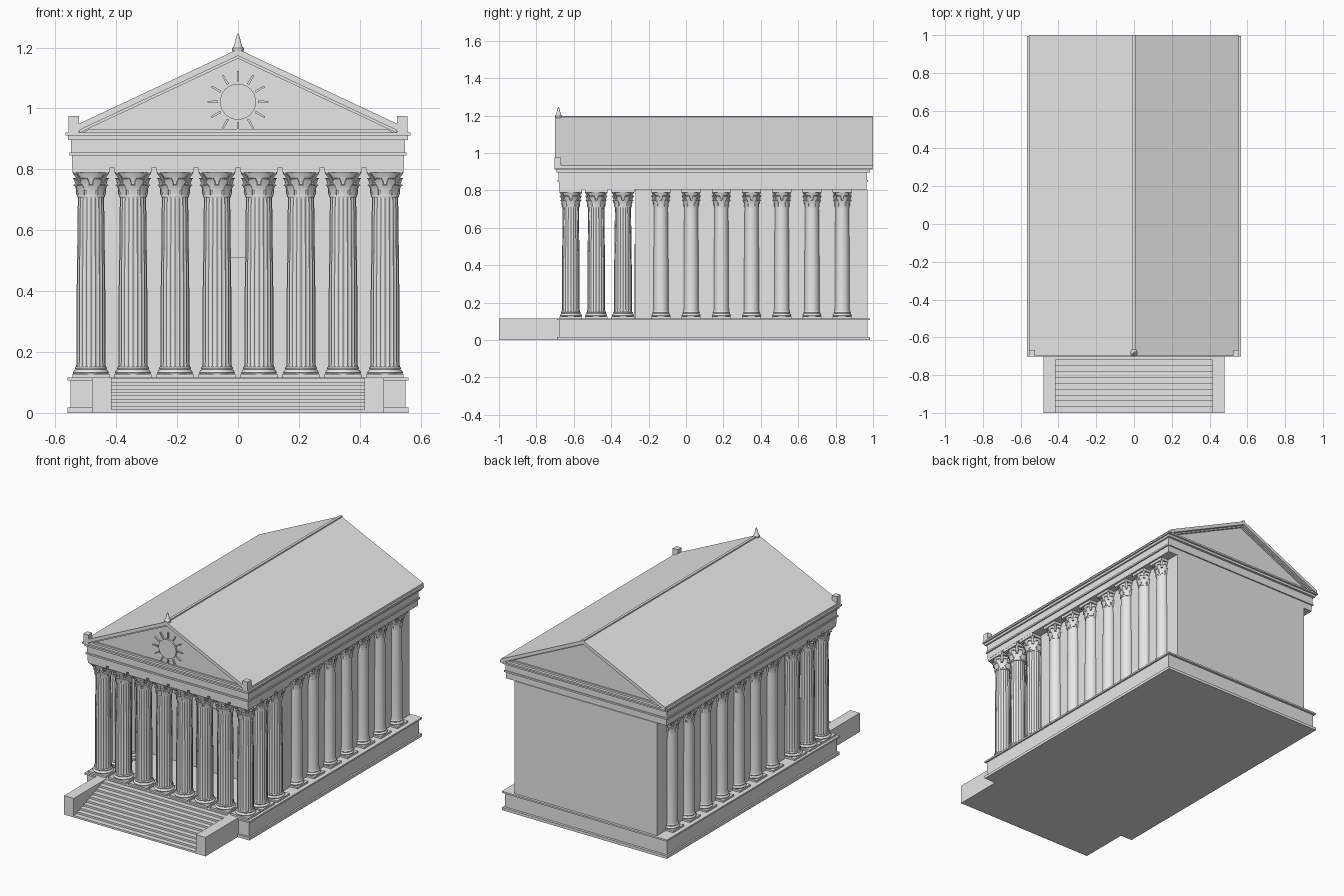
import bpy, bmesh, math

cube = bpy.data.objects.get("Cube")
if cube:
    bpy.data.objects.remove(cube, do_unlink=True)

stone = bpy.data.materials.new("pale_stone")
stone.use_nodes = True
GREY = (0.8, 0.8, 0.8, 1)
stone.diffuse_color = GREY
stone.node_tree.nodes["Principled BSDF"].inputs["Base Color"].default_value = GREY


def place(name, mesh, loc=(0, 0, 0)):
    ob = bpy.data.objects.new(name, mesh)
    ob.location = loc
    bpy.context.collection.objects.link(ob)
    return ob


def finish(bm, name):
    bmesh.ops.recalc_face_normals(bm, faces=bm.faces)
    mesh = bpy.data.meshes.new(name)
    bm.to_mesh(mesh)
    bm.free()
    mesh.materials.append(stone)
    return mesh


def smooth(ob, degrees=35):
    bpy.ops.object.select_all(action='DESELECT')
    ob.select_set(True)
    bpy.context.view_layer.objects.active = ob
    bpy.ops.object.shade_smooth_by_angle(angle=math.radians(degrees))


def loft(bm, rings):
    """Skin closed rings of points and cap both ends."""
    loops = [[bm.verts.new(p) for p in ring] for ring in rings]
    n = len(loops[0])
    for a, b in zip(loops, loops[1:]):
        for i in range(n):
            j = (i + 1) % n
            bm.faces.new((a[i], a[j], b[j], b[i]))
    bm.faces.new(loops[0])
    bm.faces.new(loops[-1])


def prism(name, outline, y0, y1):
    bm = bmesh.new()
    loft(bm, [[(x, y, z) for x, z in outline] for y in (y0, y1)])
    return place(name, finish(bm, name))


def box(name, x0, x1, y0, y1, z0, z1):
    return prism(name, [(x0, z0), (x1, z0), (x1, z1), (x0, z1)], y0, y1)


def slab(bm, half, z0, z1):
    loft(bm, [[(sx * half, sy * half, z) for sx, sy in
               ((-1, -1), (1, -1), (1, 1), (-1, 1))] for z in (z0, z1)])


def lathe(bm, profile, n, flutes=0, depth=0.0):
    rings = []
    for r, z in profile:
        ring = []
        for i in range(n):
            a = math.tau * i / n
            rr = r * (1 - depth * abs(math.sin(a * flutes / 2))) if flutes else r
            ring.append((rr * math.cos(a), rr * math.sin(a), z))
        rings.append(ring)
    loft(bm, rings)


def leaf(bm, angle, sections):
    """Curling leaf: each section is radius, height, half width."""
    c, s = math.cos(angle), math.sin(angle)
    rings = []
    for r, z, w in sections:
        pts = ((r - 0.005, -w), (r - 0.005, w), (r, w), (r + 0.002, 0), (r, -w))
        rings.append([(u * c - v * s, u * s + v * c, z) for u, v in pts])
    loft(bm, rings)


def column_mesh(name, fluted):
    bm = bmesh.new()
    slab(bm, 0.061, 0.115, 0.127)
    # moulded base
    lathe(bm, [(0.056, 0.127), (0.059, 0.132), (0.056, 0.138), (0.051, 0.142),
               (0.053, 0.147), (0.049, 0.152)], 32)
    # shaft
    shaft = [(0.049, 0.152), (0.047, 0.17), (0.047, 0.4), (0.043, 0.712)]
    if fluted:
        lathe(bm, shaft, 80, 20, 0.07)
    else:
        lathe(bm, shaft, 32)
    # bell and neck ring
    lathe(bm, [(0.045, 0.708), (0.046, 0.714), (0.043, 0.72), (0.043, 0.75),
               (0.049, 0.775), (0.056, 0.79)], 32)
    # two rows of leaves, then corner scrolls
    for i in range(8):
        a = math.tau * i / 8
        leaf(bm, a, [(0.046, 0.715, 0.014), (0.048, 0.738, 0.015),
                     (0.054, 0.75, 0.01), (0.057, 0.747, 0.004)])
        leaf(bm, a + math.pi / 8, [(0.046, 0.73, 0.012), (0.051, 0.757, 0.014),
                                   (0.059, 0.772, 0.01), (0.063, 0.768, 0.004)])
        if i % 2:
            leaf(bm, a, [(0.05, 0.755, 0.006), (0.064, 0.775, 0.008),
                         (0.077, 0.788, 0.008), (0.078, 0.791, 0.006)])
    slab(bm, 0.061, 0.789, 0.806)
    return finish(bm, name)


# Podium with plinth and top rim
box("podium", -0.55, 0.55, -0.68, 0.97, 0, 0.11)
box("podium_plinth", -0.56, 0.56, -0.69, 0.985, 0, 0.017)
box("podium_rim", -0.56, 0.56, -0.69, 0.985, 0.106, 0.116)

# Front stairs as one stepped block, with cheek walls
STEPS = 10
for i in range(STEPS):
    box("stair_step", -0.416, 0.416, -1 + 0.031 * i, -0.68, 0, 0.113 * (i + 1) / STEPS)
for s, label in ((1, "left"), (-1, "right")):
    x0, x1 = sorted((s * 0.415, s * 0.48))
    box("stair_wall_" + label, x0, x1, -1, -0.68, 0, 0.116)

# Inner hall and its door
box("hall", -0.483, 0.483, -0.27, 0.97, 0.11, 0.806)
box("door", -0.09, 0.09, -0.278, -0.27, 0.115, 0.51)

# Free-standing porch columns and half-sunk side columns
porch = column_mesh("porch_column", True)
engaged = column_mesh("side_column", False)
spots = [(-0.483 + 0.138 * i, -0.616) for i in range(8)]
spots += [(s * 0.483, y) for s in (1, -1) for y in (-0.48, -0.337)]
porch_columns = [place("porch_column", porch, (x, y, 0)) for x, y in spots]
side_columns = []
for s in (1, -1):
    for i in range(7):
        ob = place("side_column", engaged, (s * 0.483, -0.134 + 0.1615 * i, 0))
        ob.scale = (0.84, 0.84, 1)
        side_columns.append(ob)
smooth(porch_columns[0], 28)
smooth(side_columns[0], 28)

# Entablature in stacked bands
for name, x, y0, y1, z0, z1 in (
        ("architrave", 0.545, -0.68, 0.965, 0.805, 0.848),
        ("band", 0.553, -0.688, 0.973, 0.845, 0.855),
        ("frieze", 0.548, -0.683, 0.968, 0.852, 0.9),
        ("lower_cornice", 0.558, -0.693, 0.983, 0.897, 0.914),
        ("upper_cornice", 0.567, -0.702, 0.995, 0.911, 0.921)):
    box(name, -x, x, y0, y1, z0, z1)

# Gable: recessed wall, raking moulding and roof
prism("gable_wall", [(-0.53, 0.92), (0.53, 0.92), (0, 1.17)], -0.675, 0.968)
prism("gable_sill", [(-0.51, 0.92), (0.51, 0.92), (0.49, 0.932), (-0.49, 0.932)],
      -0.685, 0.978)


def chevron(name, half, top, thick, y0, y1):
    fall = 0.469
    edge = top - fall * half
    prism(name, [(-half, edge - thick), (-half, edge), (0, top), (half, edge),
                 (half, edge - thick), (0, top - thick)], y0, y1)


chevron("raking_moulding", 0.52, 1.174, 0.01, -0.688, 0.982)
chevron("roof", 0.557, 1.195, 0.022, -0.7, 1.0)
box("ridge", -0.008, 0.008, -0.7, 1.0, 1.18, 1.199)

# Corner blocks and finial
for s, label in ((1, "left"), (-1, "right")):
    x0, x1 = sorted((s * 0.523, s * 0.557))
    box("corner_block_" + label, x0, x1, -0.702, -0.667, 0.92, 0.976)
bm = bmesh.new()
lathe(bm, [(0.012, 1.18), (0.019, 1.19), (0.019, 1.198), (0.013, 1.206),
           (0.005, 1.238), (0.002, 1.246)], 24)
smooth(place("finial", finish(bm, "finial"), (0, -0.682, 0)))

# Sun relief: disc and twelve rays
SUN_Z = 1.022
turn = [math.tau * i / 48 for i in range(48)]
prism("sun_disc", [(0.059 * math.cos(a), SUN_Z + 0.059 * math.sin(a)) for a in turn],
      -0.686, -0.67)
for i in range(12):
    c, s = math.cos(math.tau * i / 12), math.sin(math.tau * i / 12)
    ray = [(0.066, -0.004), (0.101, -0.003), (0.101, 0.003), (0.066, 0.004)]
    prism("sun_ray", [(u * c - v * s, SUN_Z + u * s + v * c) for u, v in ray],
          -0.684, -0.67)
